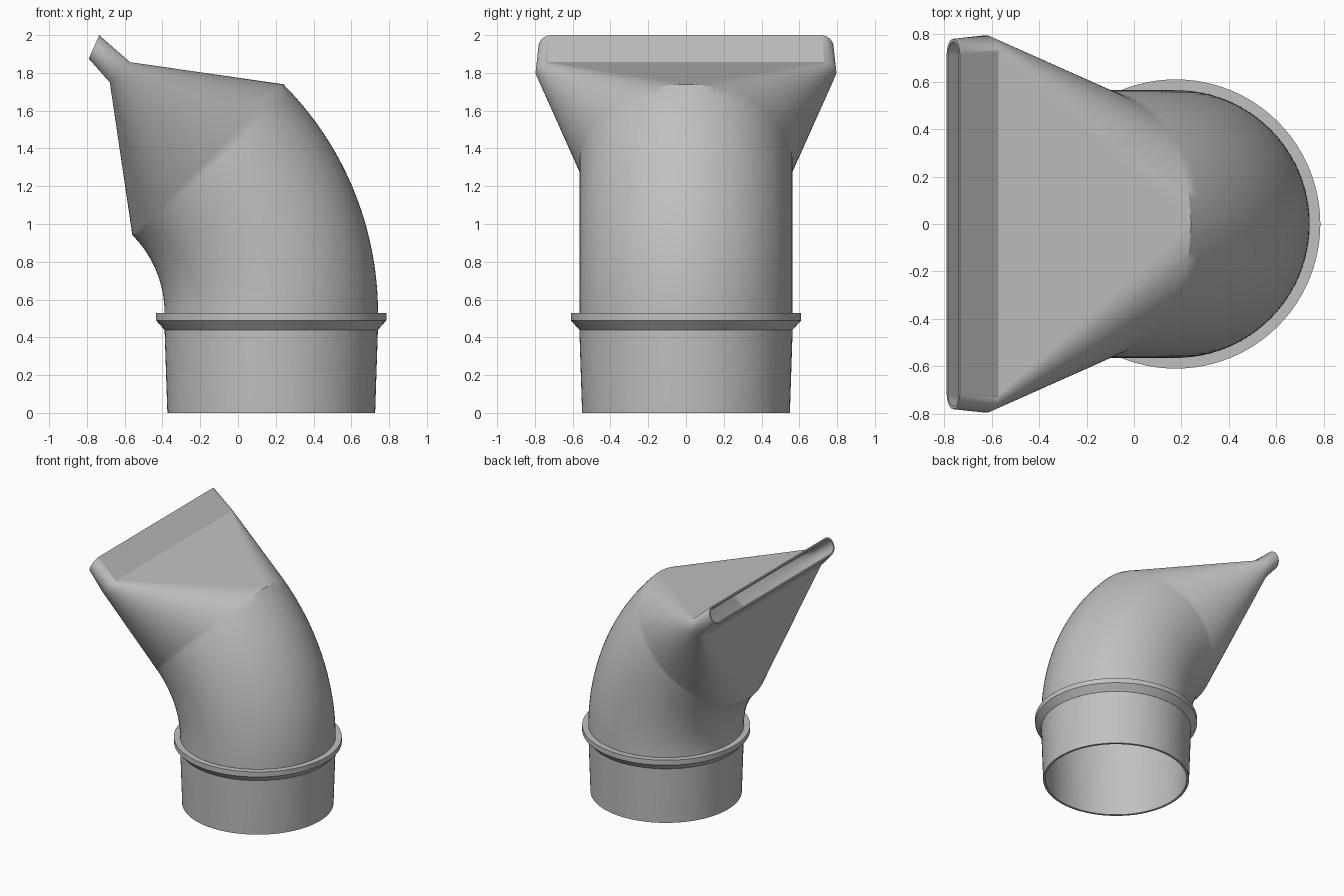
import bpy
import bmesh
from math import sin, cos, pi, radians
from mathutils import Vector

cube = bpy.data.objects.get("Cube")
if cube:
    bpy.data.objects.remove(cube)

HALF = 48            # segments in half a ring
CX = 0.176           # axis of the round socket
BEND_X, BEND_Z = -0.97, 0.53
R = 0.565            # pipe radius

grey = bpy.data.materials.new("plain grey")
grey.use_nodes = True
grey.diffuse_color = (0.53, 0.53, 0.53, 1)
grey.node_tree.nodes["Principled BSDF"].inputs["Base Color"].default_value = (0.53, 0.53, 0.53, 1)


def ring(x, z, tilt, r, flat=0.0):
    """Stadium section in a plane tilted about y; flat is half its straight length."""
    u = Vector((cos(tilt), 0, sin(tilt)))
    pts = []
    for side in (1, -1):
        for i in range(HALF + 1):
            a = pi * i / HALF
            pts.append(Vector((x, side * flat, z)) + side * (u * r * cos(a) + Vector((0, r * sin(a), 0))))
    return pts


def loft(name, rings):
    """Closed skin: each ring joins the next, the last joins the first."""
    bm = bmesh.new()
    rows = [[bm.verts.new(p) for p in pts] for pts in rings]
    n = len(rows[0])
    for a, b in zip(rows, rows[1:] + rows[:1]):
        for i in range(n):
            j = (i + 1) % n
            bm.faces.new((a[i], a[j], b[j], b[i]))
    bmesh.ops.remove_doubles(bm, verts=bm.verts, dist=0.0001)
    bmesh.ops.recalc_face_normals(bm, faces=bm.faces)
    mesh = bpy.data.meshes.new(name)
    bm.to_mesh(mesh)
    bm.free()
    mesh.materials.append(grey)
    obj = bpy.data.objects.new(name, mesh)
    bpy.context.collection.objects.link(obj)
    bpy.ops.object.select_all(action='DESELECT')
    obj.select_set(True)
    bpy.context.view_layer.objects.active = obj
    bpy.ops.object.shade_smooth_by_angle(angle=radians(25))
    weighted = obj.modifiers.new("even shading", 'WEIGHTED_NORMAL')
    weighted.keep_sharp = True
    return obj


# Stations along the pipe: x, z, tilt, radius, half straight length, wall
stations = [(CX, 0, 0, 0.55, 0, 0.018), (CX, 0.45, 0, R, 0, 0.018)]
BEND_STEPS = 24
for k in range(BEND_STEPS + 1):
    a = radians(45) * k / BEND_STEPS
    d = CX - BEND_X
    stations.append((BEND_X + d * cos(a), BEND_Z + d * sin(a), a, R, 0, 0.018))
# Flattened nozzle, then the slot lip
stations.append((-0.625, 1.803, radians(45), 0.076, 0.72, 0.013))
stations.append((-0.7625, 1.9375, radians(66), 0.068, 0.713, 0.013))

outer = [ring(x, z, t, r, f) for x, z, t, r, f, w in stations]
inner = [ring(x, z, t, r - w, f) for x, z, t, r, f, w in stations]
loft("elbow_nozzle", outer + inner[::-1])

# Stop collar around the socket
collar = [(R - 0.01, 0.44), (R, 0.44), (0.61, 0.49), (0.61, 0.53), (R - 0.01, 0.53)]
loft("stop_collar", [ring(CX, z, 0, r) for r, z in collar])
